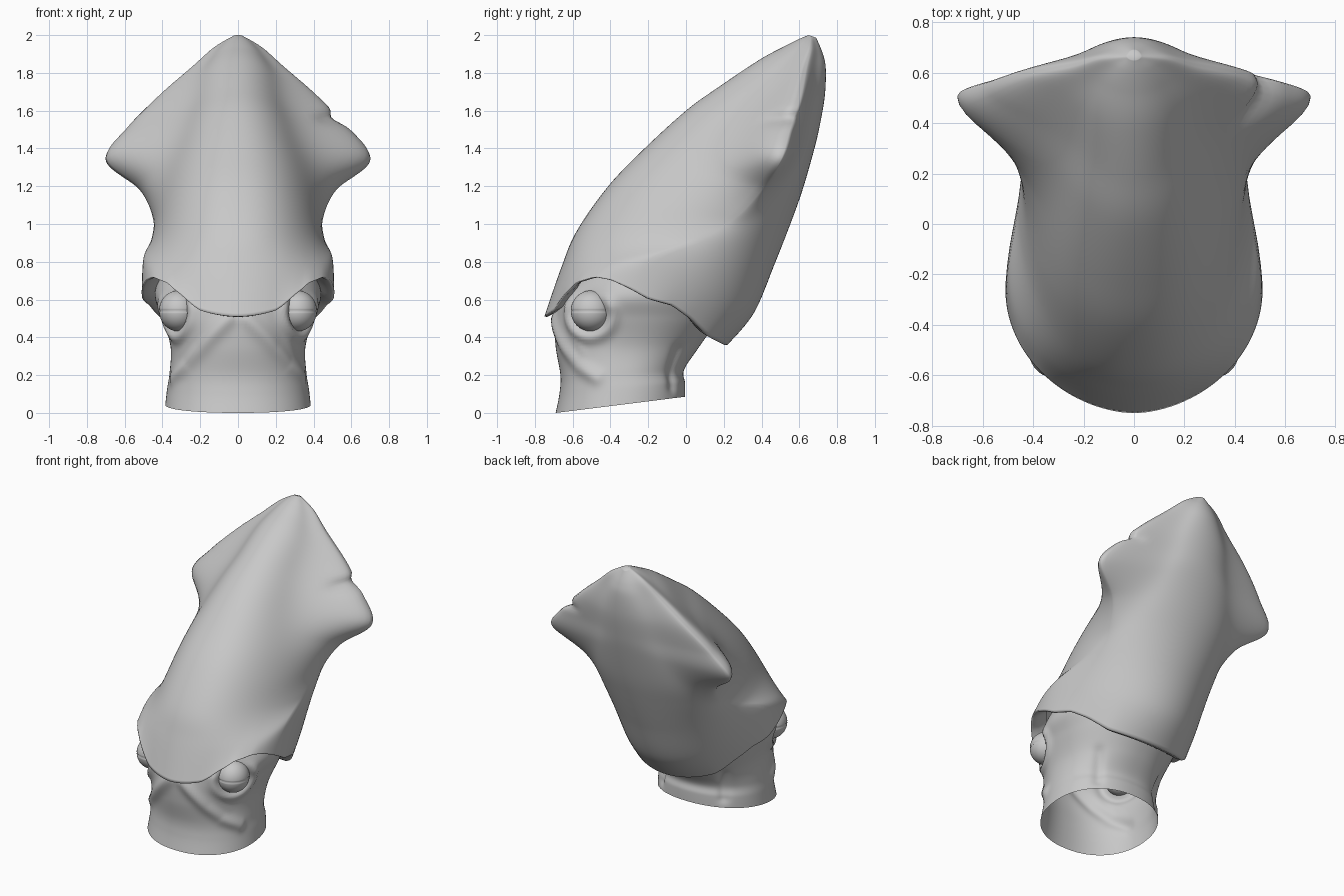
import bpy, bmesh, math
from mathutils import Vector
from mathutils.geometry import intersect_point_line

if "Cube" in bpy.data.objects:
    bpy.data.objects.remove(bpy.data.objects["Cube"])

skin = bpy.data.materials.new("grey_skin")
skin.diffuse_color = (0.58, 0.58, 0.58, 1)
skin.use_nodes = True
skin.node_tree.nodes["Principled BSDF"].inputs["Base Color"].default_value = skin.diffuse_color
EYE = Vector((0.315, -0.502, 0.54))


def lerp_table(table, v):
    for (a, fa), (b, fb) in zip(table, table[1:]):
        if v <= b:
            return fa + (fb - fa) * max(0, (v - a) / (b - a))
    return table[-1][1]


def catmull(rows, steps):
    """Smoothly interpolate a list of vertex rings."""
    out = []
    for i in range(len(rows) - 1):
        quad = (rows[max(i - 1, 0)], rows[i], rows[i + 1], rows[min(i + 2, len(rows) - 1)])
        for s in range(steps):
            t = s / steps
            out.append([(b * 2 + (c - a) * t + (a * 2 - b * 5 + c * 4 - d) * t * t
                         + (b * 3 - a - c * 3 + d) * t ** 3) * 0.5
                        for a, b, c, d in zip(*quad)])
    return out + [rows[-1]]


def loft(name, rows, cap_end=False):
    """Skin closed rings into a smooth mesh object."""
    bm = bmesh.new()
    rings = [[bm.verts.new(p) for p in r] for r in rows]
    n = len(rings[0])
    for a, b in zip(rings, rings[1:]):
        for j in range(n):
            k = (j + 1) % n
            bm.faces.new((a[j], a[k], b[k], b[j]))
    if cap_end:
        bm.faces.new(rings[-1])
    bmesh.ops.recalc_face_normals(bm, faces=bm.faces)
    return finish(name, bm)


def finish(name, bm):
    me = bpy.data.meshes.new(name)
    for f in bm.faces:
        f.smooth = True
    bm.to_mesh(me)
    bm.free()
    me.materials.append(skin)
    ob = bpy.data.objects.new(name, me)
    bpy.context.collection.objects.link(ob)
    return ob


# --- Mantle: front y,z | side y,z | back y,z | body width, fin width, front roundness
keys = [
    (-.75, .51, -.26, .65, .22, .36, .51, 0, 1.1),
    (-.66, .77, -.18, .82, .36, .53, .50, 0, 1.0),
    (-.58, .96, .08, .92, .47, .79, .458, 0, .9),
    (-.42, 1.19, .26, 1.03, .56, 1.02, .44, .01, .88),
    (-.24, 1.38, .40, 1.18, .62, 1.19, .41, .11, .9),
    (0, 1.60, .50, 1.335, .68, 1.40, .35, .35, .95),
    (.18, 1.73, .55, 1.50, .71, 1.53, .29, .30, 1),
    (.39, 1.87, .60, 1.66, .735, 1.68, .24, .19, 1),
    (.52, 1.94, .63, 1.82, .74, 1.82, .16, .09, 1),
    (.60, 1.98, .66, 1.93, .725, 1.90, .09, .04, 1),
    (.65, 2.0, .665, 1.995, .69, 1.985, .025, 0, 1),
]
# wavy hem height by depth
hem = [(-.75, .51), (-.70, .545), (-.65, .62), (-.58, .69), (-.48, .72), (-.40, .705),
       (-.30, .66), (-.20, .605), (-.07, .57), (.03, .50), (.12, .41), (.22, .36)]
COLS = 112


def mantle_ring(i, k):
    fy, fz, sy, sz, by, bz, wb, wf, power = k
    ring = []
    for j in range(COLS):
        a = 2 * math.pi * j / COLS
        c, s = math.cos(a), math.sin(a)
        ey, ez = (fy, fz) if c > 0 else (by, bz)
        y = sy + (ey - sy) * abs(c)
        z = sz + (ez - sz) * abs(c)
        if i == 0:
            z = lerp_table(hem, y)
        x = math.copysign(wb * abs(s) ** (power if c > 0 else 1) + wf * abs(s) ** 12, s)
        ring.append(Vector((x, y, z)))
    return ring


rows = catmull([mantle_ring(i, k) for i, k in enumerate(keys)], 9)
for r in rows:                       # torn notch in one fin
    for p in r:
        if p.x > 0.40 and p.z > 1.4:
            p.x -= 0.045 * math.exp(-((p.z - 1.56) / 0.035) ** 2) * min(1, (p.x - .40) / .1)
rim = rows[0]


def inner(scale, dz):
    return [Vector((p.x * scale, -.26 + (p.y + .26) * scale, p.z + dz)) for p in rim]


loft("mantle", [inner(.80, .05), inner(.90, .015), inner(.97, -.002)] + rows, cap_end=True)

# --- Head: height, front y, back y, half width
head_keys = [(0, -.69, -.005, .385), (.1, -.67, -.005, .375), (.2, -.665, -.01, .362),
             (.35, -.69, .07, .357), (.5, -.695, .17, .40), (.62, -.66, .20, .44),
             (.76, -.54, .24, .41)]
# skin folds: start, end, height, softness
folds = [((.05, -.70, .50), (.20, -.65, .34), .022, .04),
         ((.20, -.65, .34), (.29, -.58, .25), .022, .04),
         ((.29, -.58, .25), (.36, -.48, .19), .026, .04),
         ((.36, -.49, .19), (.37, -.47, .20), .034, .032),
         ((.28, -.62, .42), (.33, -.56, .28), .016, .035),
         ((.24, -.08, .14), (.25, -.05, .34), -.018, .035)]


def head_ring(k):
    z, fy, by, w = k
    cy, d = (fy + by) / 2, (by - fy) / 2
    ring = []
    for j in range(144):
        a = 2 * math.pi * j / 144
        c, s = math.cos(a), math.sin(a)
        y = cy - d * math.copysign(abs(c) ** .92, c)
        slant = .125 * (y + .69) * max(0, 1 - z / .3)
        ring.append(Vector((w * math.copysign(abs(s) ** .92, s), y, z + slant)))
    return ring


head = catmull([head_ring(k) for k in head_keys], 9)
for r in head:
    for p in r:
        q = Vector((abs(p.x), p.y, p.z))
        up, down = 0, 0
        for a, b, h, soft in folds:
            a, b = Vector(a), Vector(b)
            _, t = intersect_point_line(q, a, b)
            near = a.lerp(b, min(1, max(0, t)))
            g = h * math.exp(-((q - near).length / soft) ** 2)
            up, down = max(up, g), min(down, g)
        e = (q - EYE).length         # eyelid ring and socket
        fade = min(1, max(0, (.64 - q.z) / .08))
        lid = .026 * fade * math.exp(-((e - .14) / .032) ** 2)
        socket = .05 * math.exp(-(e / .09) ** 2)
        out = Vector((p.x / .38, (p.y + .3) / .42, 0)).normalized()
        p += out * (max(up, lid) + down - socket)
loft("head", head)

# --- Eyes: spheres with a pinched slit around the middle
for side, label in ((-1, "left"), (1, "right")):
    bm = bmesh.new()
    bmesh.ops.create_uvsphere(bm, u_segments=40, v_segments=48, radius=.108)
    for v in bm.verts:
        if abs(v.co.z) < .002:
            v.co *= .95
        v.co.x *= .95
        v.co += Vector((EYE.x * side, EYE.y, EYE.z))
    finish(label + "_eye", bm)
